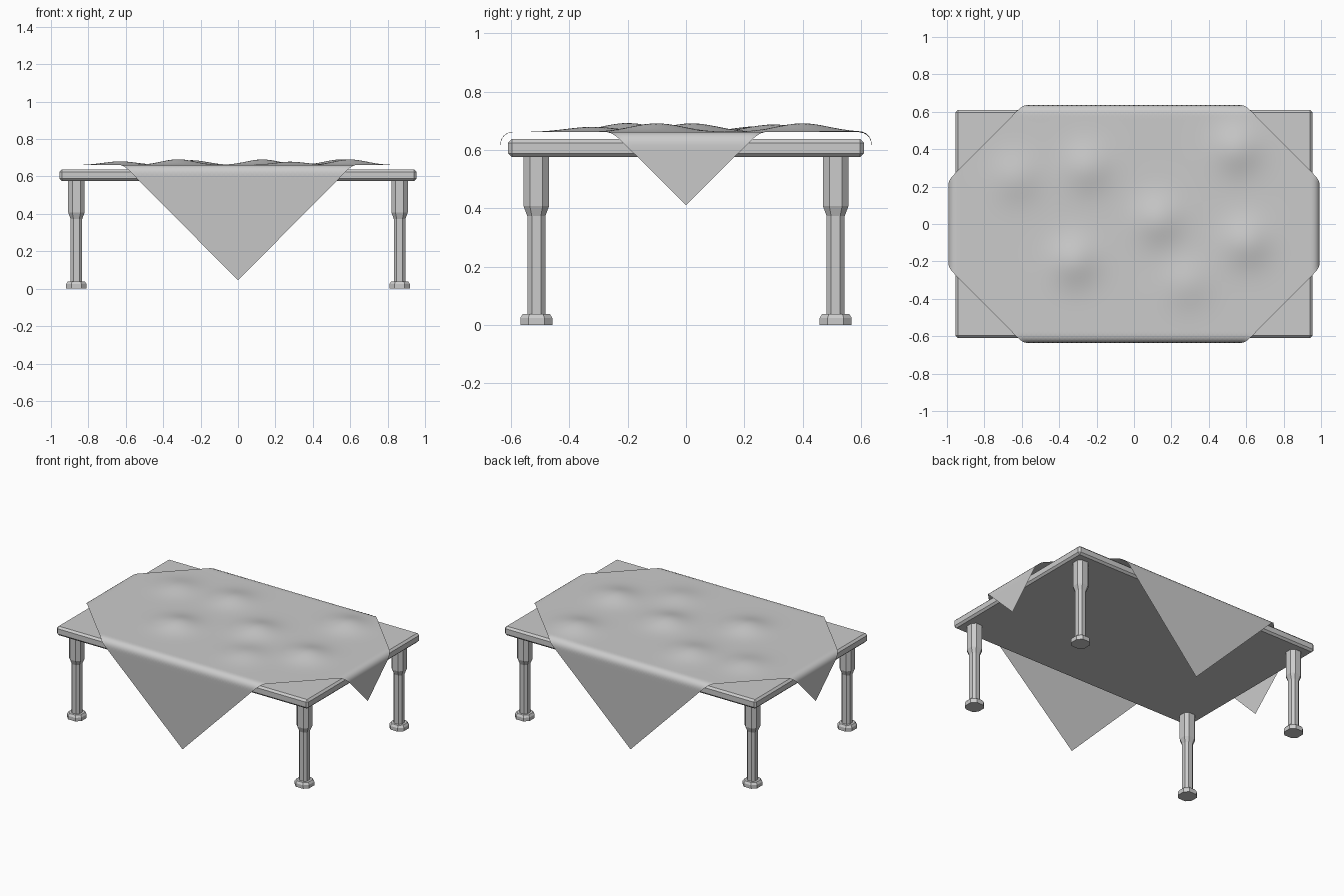
import bpy, bmesh, math

if "Cube" in bpy.data.objects:
    bpy.data.objects.remove(bpy.data.objects["Cube"])


def make_object(name, bm):
    mesh = bpy.data.meshes.new(name)
    bm.to_mesh(mesh)
    bm.free()
    ob = bpy.data.objects.new(name, mesh)
    bpy.context.collection.objects.link(ob)
    return ob


# Table top: slab with chamfered edges
bm = bmesh.new()
bmesh.ops.create_cube(bm, size=1)
for v in bm.verts:
    v.co = (v.co.x * 1.91, v.co.y * 1.22, 0.606 + v.co.z * 0.062)
bmesh.ops.bevel(bm, geom=bm.edges[:], offset=0.013, segments=1, affect='EDGES')
make_object("table_top", bm)

# Legs: octagonal section lofted through (half width, height) profile
PROFILE = [(0.055, 0), (0.055, 0.024), (0.046, 0.038), (0.031, 0.038),
           (0.031, 0.373), (0.044, 0.408), (0.044, 0.578)]
FLAT = 0.5


def make_leg(name, cx, cy):
    bm = bmesh.new()
    rings = []
    for r, z in PROFILE:
        f = r * FLAT
        pts = [(r, -f), (r, f), (f, r), (-f, r), (-r, f), (-r, -f), (-f, -r), (f, -r)]
        rings.append([bm.verts.new((cx + x, cy + y, z)) for x, y in pts])
    for a, b in zip(rings, rings[1:]):
        for i in range(8):
            j = (i + 1) % 8
            bm.faces.new((a[i], a[j], b[j], b[i]))
    bm.faces.new(rings[0][::-1])
    bm.faces.new(rings[-1])
    make_object(name, bm)


for sx, side in ((-1, "left"), (1, "right")):
    for sy, end in ((-1, "front"), (1, "back")):
        make_leg(f"{end}_{side}_leg", sx * 0.864, sy * 0.513)

# Tablecloth: square laid diagonally, folded over the four table edges
N, RADIUS, CLOTH_Z = 96, 0.04, 0.661
BUMPS = [(-0.63, 0.25, 0.020), (-0.32, -0.2, 0.031), (0.13, 0.02, 0.030),
         (0.28, -0.32, 0.018), (0.6, -0.1, 0.030), (0.55, 0.4, 0.030),
         (-0.25, 0.3, 0.026)]


def fold(s, edge, lean):
    """Distance along the cloth -> (horizontal position, drop)."""
    d, sign = abs(s) - edge, math.copysign(1, s)
    if d <= 0:
        return s, 0
    arc = RADIUS * math.pi / 2
    if d < arc:
        t = d / RADIUS
        return sign * (edge + RADIUS * math.sin(t)), RADIUS * (1 - math.cos(t))
    h = d - arc
    return sign * (edge + RADIUS - lean * h), RADIUS + h


bm = bmesh.new()
grid = []
for i in range(N + 1):
    row = []
    for j in range(N + 1):
        a, b = 2 * i / N - 1, 2 * j / N - 1
        u, v = 1.225 * (a - b) / 2, 1.235 * (a + b) / 2
        x, dx = fold(u, 0.952, 0.03)
        y, dy = fold(v, 0.596, 0.06)
        bump = sum(h * math.exp(-((u - p) ** 2 + (v - q) ** 2) / 0.016)
                   for p, q, h in BUMPS)
        row.append(bm.verts.new((x, y, CLOTH_Z + bump - dx - dy)))
    grid.append(row)
for i in range(N):
    for j in range(N):
        f = bm.faces.new((grid[i][j], grid[i + 1][j], grid[i + 1][j + 1], grid[i][j + 1]))
        f.smooth = True
make_object("tablecloth", bm)
